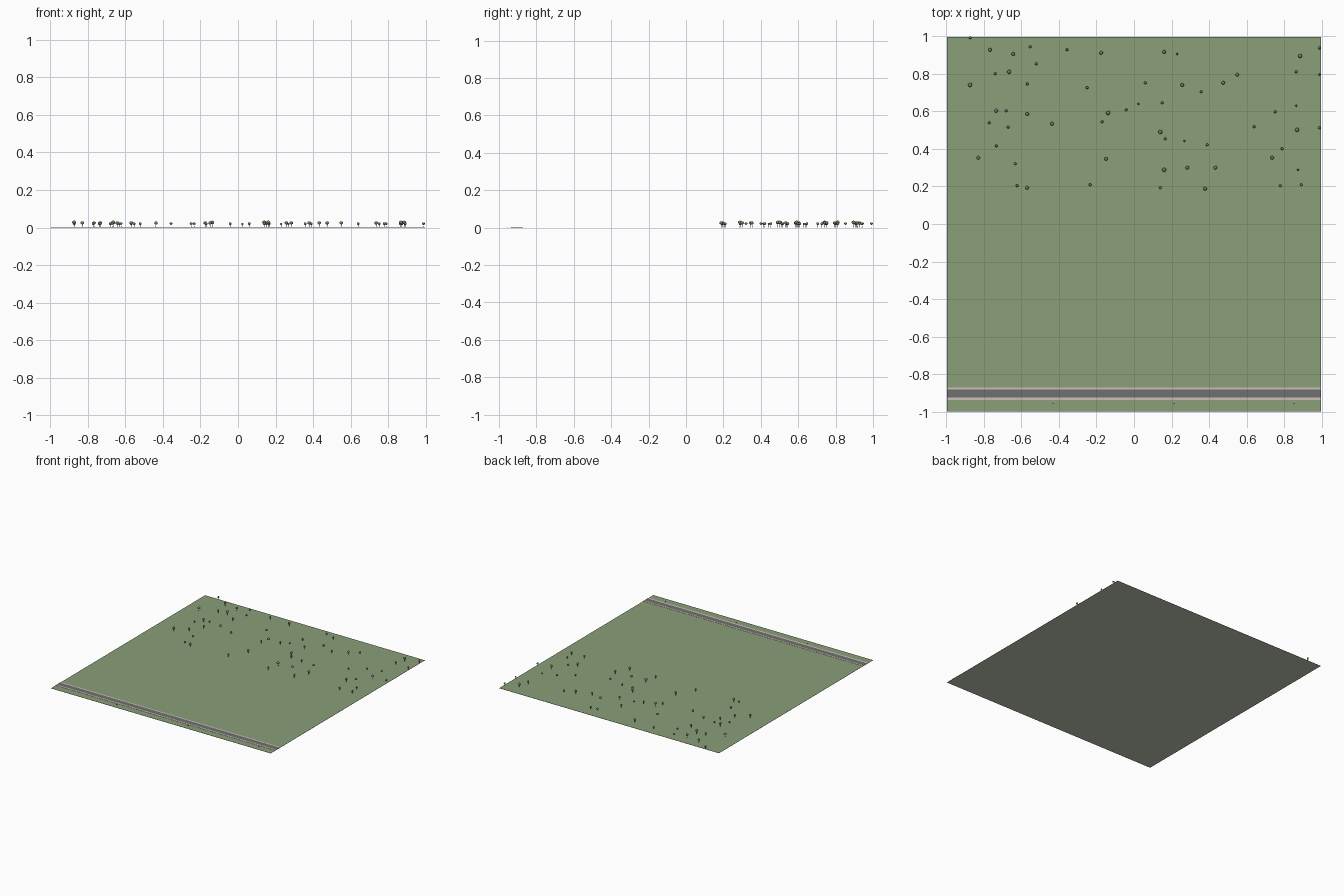
import bpy
import bmesh
from mathutils import Matrix, Vector

default = bpy.data.objects.get("Cube")
if default:
    bpy.data.objects.remove(default, do_unlink=True)


def material(name, red, green, blue):
    mat = bpy.data.materials.new(name)
    mat.use_nodes = True
    colour = (red, green, blue, 1)
    mat.diffuse_color = colour
    shader = next(n for n in mat.node_tree.nodes if n.type == "BSDF_PRINCIPLED")
    shader.inputs["Base Color"].default_value = colour
    return mat


grass = material("grass green", 0.255, 0.35, 0.19)
earth = material("pale earth grey", 0.52, 0.58, 0.47)
asphalt = material("asphalt grey", 0.16, 0.165, 0.155)
paving = material("pale paving", 0.6, 0.53, 0.49)
leaves = material("leaf green", 0.16, 0.23, 0.13)
bark = material("bark brown", 0.16, 0.125, 0.095)
metal = material("dark metal", 0.06, 0.06, 0.065)


def finish(name, bm, *materials):
    mesh = bpy.data.meshes.new(name)
    bm.to_mesh(mesh)
    bm.free()
    for mat in materials:
        mesh.materials.append(mat)
    obj = bpy.data.objects.new(name, mesh)
    bpy.context.collection.objects.link(obj)
    return obj


def box(name, low, high, *materials):
    low, high = Vector(low), Vector(high)
    bm = bmesh.new()
    place = Matrix.Translation((low + high) / 2) @ Matrix.Diagonal((*(high - low), 1))
    bmesh.ops.create_cube(bm, size=1, matrix=place)
    return finish(name, bm, *materials)


# Ground: thin sheet, grass above and bare earth below
edge = 0.997
top = 0.001
lawn = box("lawn", (-edge, -1, 0), (edge, edge, top), grass, earth)
for face in lawn.data.polygons:
    face.material_index = 1 if face.normal.z < -0.5 else 0

# Road with a pavement along each side
strips = (
    ("back_pavement", -0.883, -0.871, 0.0025, paving),
    ("road", -0.925, -0.883, 0.0025, asphalt),
    ("front_pavement", -0.939, -0.925, 0.0025, paving),
)
for name, near, far, height, mat in strips:
    box(name, (-edge, near, top), (edge, far, height), mat)

# Small low roadside benches
for x in (-0.43, 0.215, 0.855):
    box("bench", (x - 0.004, -0.958, top), (x + 0.004, -0.954, 0.0035), metal)


# Tree: slim trunk and round crown, made once at full size
def tree_mesh():
    bm = bmesh.new()
    bmesh.ops.create_cone(bm, cap_ends=True, segments=6, radius1=0.0018, radius2=0.0012,
                          depth=0.02, matrix=Matrix.Translation((0, 0, 0.01)))
    trunk = set(bm.faces)
    crown = Matrix.Translation((0, 0, 0.0265)) @ Matrix.Diagonal((1, 1, 0.85, 1))
    bmesh.ops.create_icosphere(bm, subdivisions=3, radius=0.011, matrix=crown)
    for face in bm.faces:
        face.material_index = 0 if face in trunk else 1
        face.smooth = face not in trunk
    mesh = bpy.data.meshes.new("tree")
    bm.to_mesh(mesh)
    bm.free()
    mesh.materials.append(bark)
    mesh.materials.append(leaves)
    return mesh


# Tree places in thousandths, grouped by size
large = [(-665, 811), (-873, 741), (885, 896), (-138, 592), (140, 491), (869, 502), (161, 289)]
medium = [(-767, 928), (-644, 906), (-175, 912), (161, 917), (257, 741), (475, 752),
          (550, 795), (-734, 603), (-569, 586), (-437, 534), (736, 353), (433, 300),
          (284, 300), (379, 188), (-149, 347), (-830, 353), (-569, 193)]
small = [(-873, 992), (-553, 944), (-357, 928), (-521, 853), (-740, 800), (-569, 746),
         (60, 752), (358, 704), (-250, 726), (988, 938), (864, 811), (-681, 603),
         (-772, 539), (-671, 516), (-170, 544), (-42, 608), (150, 646), (166, 454),
         (390, 422), (640, 518), (752, 598), (988, 512), (789, 401), (891, 209),
         (779, 204), (140, 193), (-234, 209), (-734, 416), (-633, 321), (-623, 204)]
tiny = [(230, 906), (988, 796), (23, 640), (268, 443), (864, 630), (874, 289)]

shared_tree = tree_mesh()
sizes = (
    ("large_tree", large, 1, 1),
    ("medium_tree", medium, 0.85, 0.9),
    ("small_tree", small, 0.66, 0.76),
    ("tiny_tree", tiny, 0.5, 0.66),
)
for name, places, width, height in sizes:
    for index, (x, y) in enumerate(places):
        tree = bpy.data.objects.new(name, shared_tree)
        tree.location = (x / 1000, y / 1000, top)
        tree.scale = (width, width, height)
        tree.rotation_euler.z = index
        bpy.context.collection.objects.link(tree)
